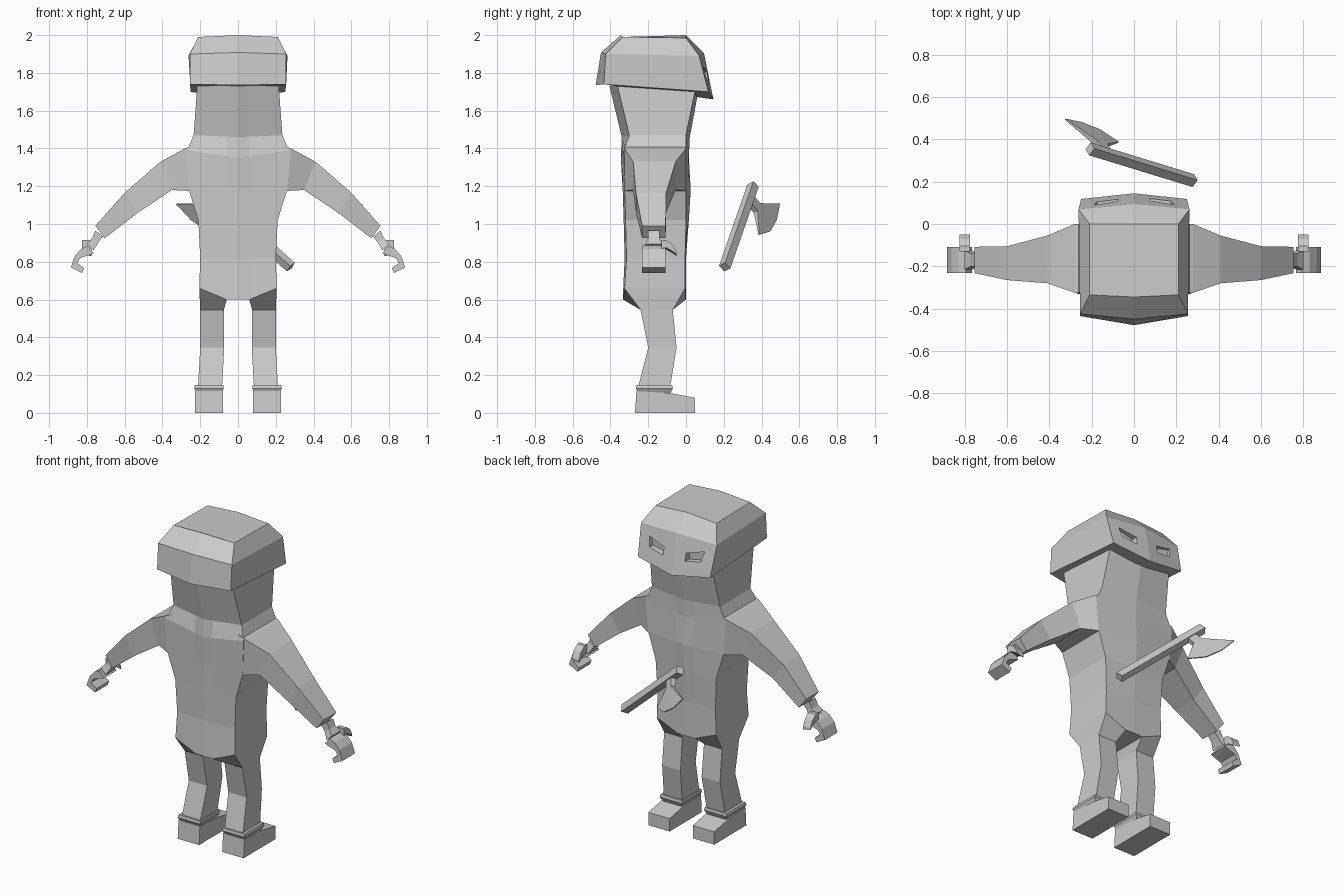
import bpy, bmesh
from mathutils import Vector

if "Cube" in bpy.data.objects:
    bpy.data.objects.remove(bpy.data.objects["Cube"])

grey = bpy.data.materials.new("plain grey")
grey.diffuse_color = (0.6, 0.6, 0.6, 1)
grey.use_nodes = True
grey.node_tree.nodes["Principled BSDF"].inputs["Base Color"].default_value = grey.diffuse_color


def loft(name, rings, mirror=False):
    """Skin a list of equal-sized vertex rings and cap both ends."""
    bm = bmesh.new()
    rows = [[bm.verts.new(p) for p in r] for r in rings]
    n = len(rows[0])
    for a, b in zip(rows, rows[1:]):
        for i in range(n):
            j = (i + 1) % n
            bm.faces.new((a[i], a[j], b[j], b[i]))
    bm.faces.new(rows[0])
    bm.faces.new(rows[-1])
    bmesh.ops.recalc_face_normals(bm, faces=bm.faces)
    me = bpy.data.meshes.new(name)
    bm.to_mesh(me)
    bm.free()
    me.materials.append(grey)
    ob = bpy.data.objects.new(name, me)
    bpy.context.collection.objects.link(ob)
    if mirror:
        m = ob.modifiers.new("mirror", 'MIRROR')
        m.use_mirror_merge = False
    return ob


def box_ring(x0, x1, y0, y1, z):
    return [(x0, y0, z), (x1, y0, z), (x1, y1, z), (x0, y1, z)]


def limb_ring(top, bot, y0, y1):
    """Cross-section of a sideways limb from its upper and lower x, z points."""
    return [(top[0], y0, top[1]), (top[0], y1, top[1]),
            (bot[0], y1, bot[1]), (bot[0], y0, bot[1])]


# Torso and neck: ridged front and back, arched between the legs
def torso_ring(w, bm_, bc, fc, fm, zc, zm, inner=0.06):
    def side(mid, cor, s):
        k = inner / w
        z_in = zm if zc < 0.7 else zm + (zc - zm) * k
        y_in = mid + (cor - mid) * k
        return [(-s * w, cor, zc), (-s * inner, y_in, z_in), (0, mid, zm),
                (s * inner, y_in, z_in), (s * w, cor, zc)]
    return side(bm_, bc, 1) + side(fm, fc, -1)


loft("torso", [torso_ring(*r) for r in (
    (.205, -.335, -.325, -.005, 0, .66, .60),
    (.200, -.325, -.315, -.005, 0, .82, .82),
    (.210, -.330, -.320, 0, .015, 1.02, 1.02),
    (.260, -.335, -.325, 0, .025, 1.18, 1.18),
    (.270, -.345, -.330, 0, .015, 1.39, 1.35),
    (.235, -.340, -.300, 0, .020, 1.47, 1.46),
    (.215, -.405, -.365, .055, .070, 1.74, 1.73))])

# Hooded mask with a brow bevel and a pointed lower front edge
def hood_ring(wb, wf, back_mid, back_cor, front_cor, front_mid):
    return [(-wb, *back_cor), (0, *back_mid), (wb, *back_cor),
            (wf, *front_cor), (0, *front_mid), (-wf, *front_cor)]


hood = loft("hood", [
    hood_ring(.255, .25, (-.478, 1.735), (-.435, 1.74), (.118, 1.70), (.145, 1.66)),
    hood_ring(.255, .262, (-.45, 1.908), (-.425, 1.90), (.07, 1.89), (.095, 1.905)),
    hood_ring(.21, .21, (-.345, 2.0), (-.335, 1.99), (0, 1.985), (.0, 2.0))])

# Eye sockets cut into the mask
eyes = loft("eye_cutter", [
    [(.075, y, 1.755), (.175, y, 1.775), (.19, y, 1.835), (.075, y, 1.805)]
    for y in (.075, .2)], mirror=True)
eyes.hide_render = True
eyes.display_type = 'WIRE'
cut = hood.modifiers.new("eye_sockets", 'BOOLEAN')
cut.operation = 'DIFFERENCE'
cut.object = eyes
cut.solver = 'EXACT'
bpy.context.view_layer.update()
deps = bpy.context.evaluated_depsgraph_get()
carved = bpy.data.meshes.new_from_object(hood.evaluated_get(deps))
hood.modifiers.clear()
hood.data = carved
bpy.data.objects.remove(eyes)

# Arms
loft("arm", [limb_ring(*r) for r in (
    ((.23, 1.42), (.23, 1.175), -.325, 0),
    ((.28, 1.40), (.26, 1.175), -.325, 0),
    ((.41, 1.33), (.35, 1.18), -.28, -.055),
    ((.60, 1.165), (.53, 1.06), -.265, -.105),
    ((.755, .99), (.705, .925), -.232, -.108))], mirror=True)

# Wrists, pinched in the middle
loft("wrist", [limb_ring(*r) for r in (
    ((.755, .965), (.715, .935), -.20, -.14),
    ((.772, .925), (.738, .905), -.20, -.14),
    ((.80, .895), (.765, .86), -.215, -.125))], mirror=True)

# Curled hands and thumbs
loft("hand", [limb_ring(o, i, -.232, -.108) for o, i in (
    ((.795, .885), (.765, .845)),
    ((.83, .868), (.79, .835)),
    ((.863, .832), (.836, .82)),
    ((.885, .77), (.853, .794)),
    ((.826, .74), (.815, .767)))], mirror=True)
loft("thumb", [[(.775, y, z0), (.825, y, z0 + .01), (.825, y, z1), (.775, y, z1)]
               for y, z0, z1 in ((-.13, .86, .915), (-.105, .865, .915),
                                 (-.07, .845, .89), (-.05, .83, .85))], mirror=True)

# Legs: sloping hip underside, then bent shin
loft("leg", [
    [(.06, -.333, .60), (.205, -.326, .66), (.205, -.004, .66), (.06, -.002, .60)],
    box_ring(.075, .20, -.24, -.07, .545),
    box_ring(.073, .20, -.20, -.05, .345),
    box_ring(.085, .212, -.255, -.085, .13)], mirror=True)

# Boot cuffs and boots
loft("boot_cuff", [box_ring(.09, .215, -.25, -.085, .10),
                   box_ring(.075, .232, -.265, -.07, .13),
                   box_ring(.078, .228, -.262, -.073, .147)], mirror=True)
loft("boot", [[(x, -.27, 0), (x, .047, 0), (x, .047, .08), (x, -.085, .105),
               (x, -.262, .115)] for x in (.08, .228)], mirror=True)

# Axe: frame along the handle, outward to the blade, and across
foot, tip = Vector((.28, .205, .772)), Vector((-.208, .355, 1.203))
along = (tip - foot).normalized()
out = Vector((-.52, .67, -.52))
out = (out - along * out.dot(along)).normalized()
across = along.cross(out)
loft("axe_handle", [[c + out * a * .022 + across * b * .022
                     for a, b in ((-1, -1), (1, -1), (1, 1), (-1, 1))]
                    for c in (foot, tip)])


def blade_ring(r, s, half):
    """Blade slice: r outward, s list along the handle, half the thickness."""
    pts = [tip + along * a + out * (r + b) for a, b in s]
    return [p + across * half for p in pts] + [p - across * half for p in reversed(pts)]


loft("axe_blade", [
    blade_ring(.015, [(-.075, 0), (-.09, 0), (-.12, 0), (-.135, 0)], .016),
    blade_ring(.070, [(-.080, 0), (-.09, 0), (-.12, 0), (-.140, 0)], .014),
    blade_ring(.200, [(.055, 0), (-.06, .015), (-.17, 0), (-.26, -.06)], .003)])
